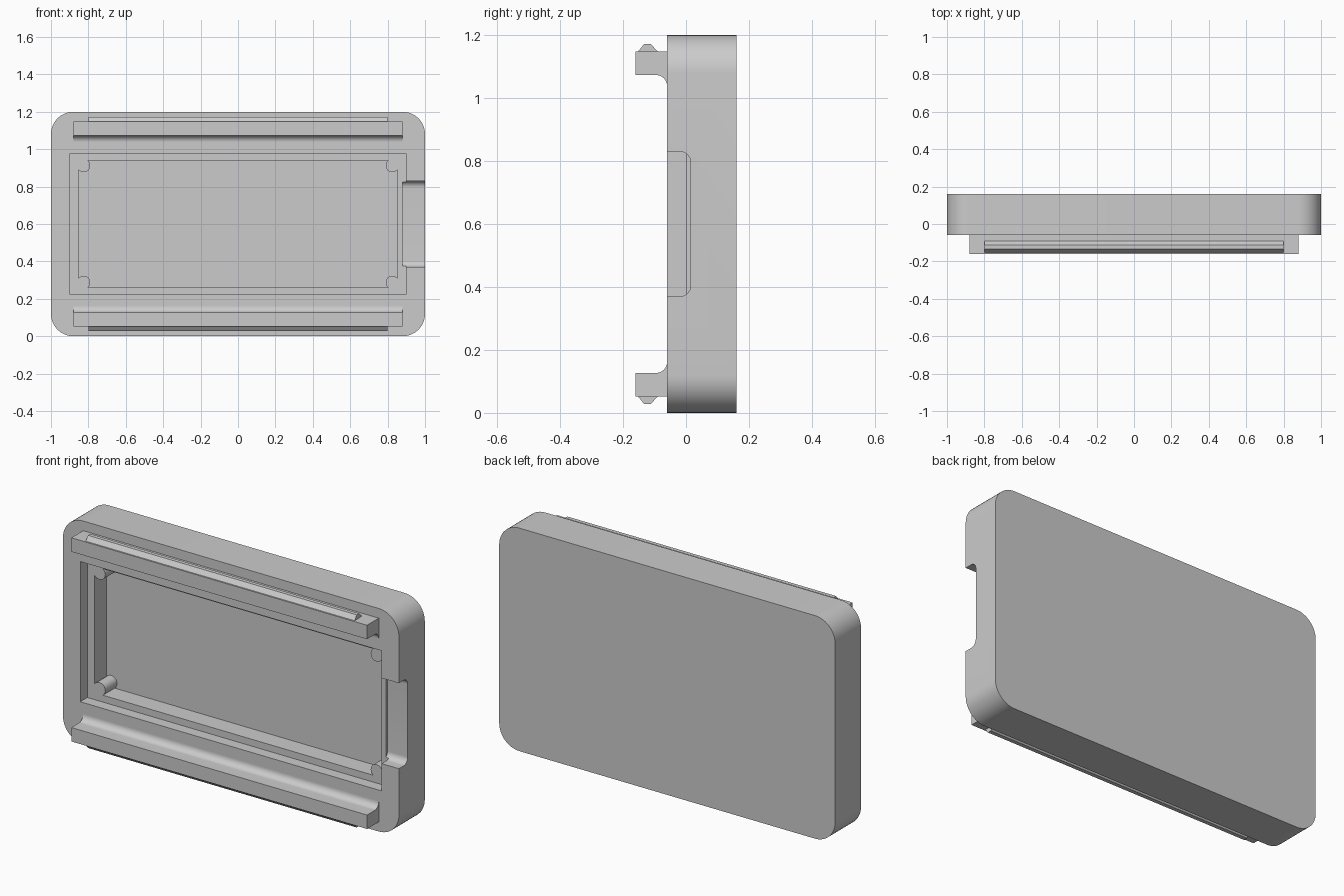
import bpy, bmesh
from math import sin, cos, radians, pi, acos, degrees
from mathutils import Vector

if "Cube" in bpy.data.objects:
    bpy.data.objects.remove(bpy.data.objects["Cube"])

MID = 0.6             # height of the case centre
FRONT, BACK = -0.06, 0.16

grey = bpy.data.materials.new("plain grey")
grey.use_nodes = True
colour = (0.6, 0.6, 0.6, 1)
grey.diffuse_color = colour
grey.node_tree.nodes["Principled BSDF"].inputs["Base Color"].default_value = colour


def arc(cx, cy, r, start, end, steps=12):
    """Points along an arc, angles in degrees."""
    angles = [radians(start + (end - start) * i / steps) for i in range(steps + 1)]
    return [(cx + r * cos(a), cy + r * sin(a)) for a in angles]


def prism(name, points, axis, lo, hi):
    """Extrude an (x, z) outline along y, or a (y, z) outline along x."""
    bm = bmesh.new()
    place = (lambda p: (p[0], lo, p[1])) if axis == "y" else (lambda p: (lo, p[0], p[1]))
    face = bm.faces.new([bm.verts.new(place(p)) for p in points])
    made = bmesh.ops.extrude_face_region(bm, geom=[face])["geom"]
    shift = Vector((0, hi - lo, 0)) if axis == "y" else Vector((hi - lo, 0, 0))
    bmesh.ops.translate(bm, vec=shift,
                        verts=[v for v in made if isinstance(v, bmesh.types.BMVert)])
    bmesh.ops.recalc_face_normals(bm, faces=bm.faces)
    mesh = bpy.data.meshes.new(name)
    bm.to_mesh(mesh)
    bm.free()
    mesh.materials.append(grey)
    obj = bpy.data.objects.new(name, mesh)
    bpy.context.collection.objects.link(obj)
    return obj


def corners(half_w, half_h):
    """Corner centres counter-clockwise, with the turn of each corner."""
    signs = [(1, 1), (-1, 1), (-1, -1), (1, -1)]
    return [(sx * half_w, MID + sz * half_h, 90 * k) for k, (sx, sz) in enumerate(signs)]


def activate(obj):
    bpy.ops.object.select_all(action="DESELECT")
    obj.select_set(True)
    bpy.context.view_layer.objects.active = obj


def cut(obj, cutter):
    mod = obj.modifiers.new("cut", "BOOLEAN")
    mod.operation = "DIFFERENCE"
    mod.solver = "EXACT"
    mod.object = cutter
    cutter.hide_render = True
    activate(obj)
    bpy.ops.object.modifier_apply(modifier=mod.name)
    bpy.data.objects.remove(cutter)


# Rounded slab
radius = 0.12
outline = []
for x, z, turn in corners(1 - radius, MID - radius):
    outline += arc(x, z, radius, turn, turn + 90)
case = prism("case_body", outline, "y", FRONT, BACK)

# Shallow rim recess
rim = [(x, z) for x, z, turn in corners(0.897, 0.377)]
cut(case, prism("rim_cutter", rim, "y", FRONT - 0.1, 0.0))

# Deep pocket that leaves a round post in every corner
inset, post = 0.028, 0.035
reach = degrees(acos(inset / post))
pocket = []
for x, z, turn in corners(0.853 - inset, 0.34 - inset):
    pocket += arc(x, z, post, turn - reach, turn - 270 + reach, 16)
cut(case, prism("pocket_cutter", pocket, "y", FRONT - 0.1, 0.10))

# Side notch with rounded floor corners
r, half, floor = 0.035, 0.23, 0.015
notch = [(-0.2, MID - half)]
notch += arc(floor - r, MID - half + r, r, -90, 0)
notch += arc(floor - r, MID + half - r, r, 0, 90)
notch += [(-0.2, MID + half)]
cut(case, prism("notch_cutter", notch, "x", 0.88, 1.1))

parts = [case]

# Clip rails with a filleted root and a snap ridge, mirrored top and bottom
rail = [(-0.05, 0.548), (-0.16, 0.548), (-0.16, 0.473)]
rail += arc(-0.095, 0.438, 0.035, 90, 0) + [(-0.05, 0.438)]
ridge = [(-0.152, 0.54), (-0.152, 0.548), (-0.133, 0.572),
         (-0.112, 0.572), (-0.09, 0.548), (-0.09, 0.54)]
for label, side in (("upper", 1), ("lower", -1)):
    for part, profile, half_len in (("rail", rail, 0.88), ("snap_ridge", ridge, 0.8)):
        points = [(y, MID + side * h) for y, h in profile]
        parts.append(prism(f"{label}_{part}", points, "x", -half_len, half_len))

for obj in parts:
    activate(obj)
    bpy.ops.object.shade_smooth_by_angle(angle=radians(30))
